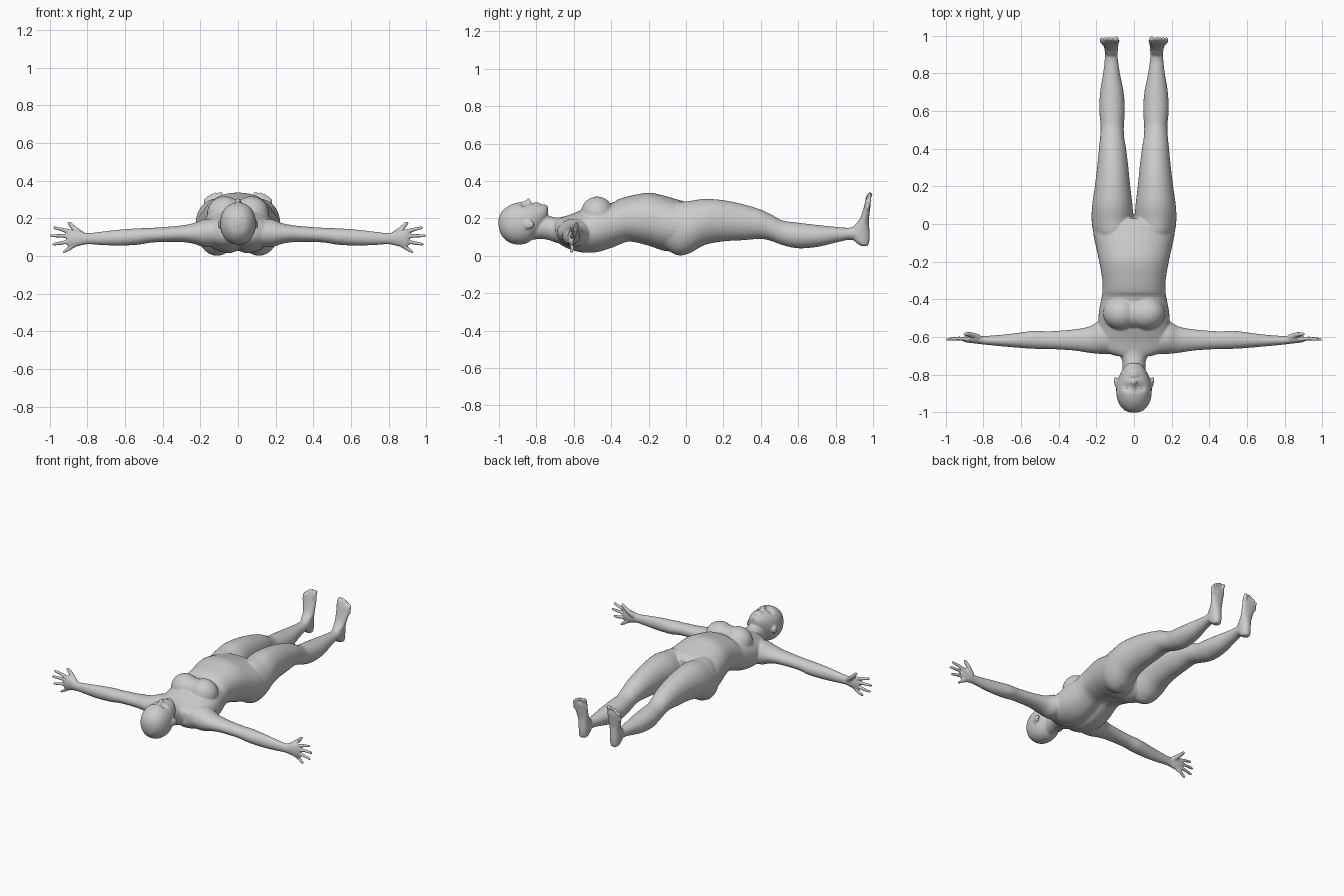
import bpy, bmesh, math
from mathutils import Vector, Matrix

bm = bmesh.new()


def skin(rings, both=False):
    """Close a stack of point rings into a solid, optionally mirrored in x."""
    made = []
    for s in ((1, -1) if both else (1,)):
        vs = [[bm.verts.new((p[0] * s, p[1], p[2])) for p in r] for r in rings]
        n = len(vs[0])
        for a, b in zip(vs, vs[1:]):
            for i in range(n):
                bm.faces.new((a[i], a[(i + 1) % n], b[(i + 1) % n], b[i]))
        bm.faces.new(vs[0][::-1])
        bm.faces.new(vs[-1])
        made += [v for r in vs for v in r]
    return made


def smooth_rows(rows, steps):
    """Catmull-Rom interpolation through rows of numbers."""
    out = []
    for i in range(len(rows) - 1):
        p = [rows[max(0, min(len(rows) - 1, i + k))] for k in (-1, 0, 1, 2)]
        for s in range(steps):
            t = s / steps
            out.append([b + .5 * t * (c - a + t * (2*a - 5*b + 4*c - d + t * (3*(b - c) + d - a)))
                        for a, b, c, d in zip(*p)])
    out.append(list(rows[-1]))
    return out


def loft(axis, rows, both=False, power=2.0, n=40, steps=5):
    """Rows: position on axis, then low/high of the other two coordinates."""
    rings = []
    for t, a0, a1, b0, b1 in smooth_rows(rows, steps):
        ring = []
        for i in range(n):
            ang = math.tau * i / n
            c, s = math.cos(ang), math.sin(ang)
            c = math.copysign(abs(c) ** (2 / power), c)
            s = math.copysign(abs(s) ** (2 / power), s)
            p = [(a0 + a1) / 2 + (a1 - a0) / 2 * c, (b0 + b1) / 2 + (b1 - b0) / 2 * s]
            p.insert(axis, t)
            ring.append(p)
        rings.append(ring)
    return skin(rings, both)


def wide(rows):
    """Symmetric rows: y, half width, z low, z high."""
    return [(y, -w, w, a, b) for y, w, a, b in rows]


def ball(center, radii, both=False, turn=0):
    for s in ((1, -1) if both else (1,)):
        m = (Matrix.Translation((center[0] * s, center[1], center[2]))
             @ Matrix.Rotation(turn * s, 4, 'Z') @ Matrix.Diagonal((*radii, 1)))
        bmesh.ops.create_uvsphere(bm, u_segments=24, v_segments=16, radius=1, matrix=m)


def digit(points, r0, r1):
    """Finger or toe: tapered tube with a rounded tip, on both sides."""
    rows = smooth_rows(points, 4)
    pts = [Vector(p) for p in rows]
    last = (pts[-1] - pts[-2]).normalized()
    rad = [r0 + (r1 - r0) * i / (len(pts) - 1) for i in range(len(pts))]
    for k, f in ((.6, .8), (.95, .3)):
        pts.append(Vector(rows[-1]) + last * r1 * k)
        rad.append(r1 * f)
    rings = []
    for i, p in enumerate(pts):
        d = (pts[min(i + 1, len(pts) - 1)] - pts[max(i - 1, 0)]).normalized()
        u = d.cross(Vector((0, 1, .3))).normalized()
        w = d.cross(u)
        rings.append([p + rad[i] * (u * math.cos(a) + w * math.sin(a))
                      for a in (math.tau * k / 12 for k in range(12))])
    skin(rings, True)


# torso, with a groove down the spine
torso = loft(1, wide([
    (-.70, .10, .08, .195), (-.67, .165, .055, .205), (-.62, .19, .03, .22),
    (-.55, .19, .012, .248), (-.47, .187, .015, .272), (-.39, .172, .04, .285),
    (-.36, .168, .052, .303), (-.30, .168, .07, .32), (-.20, .185, .048, .337),
    (-.12, .202, .022, .322), (-.05, .216, .02, .302), (0, .21, .04, .287),
    (.03, .12, .09, .26)]), power=2.2)
for v in torso:
    if v.co.z < .15:
        v.co.z += .018 * math.exp(-(v.co.x / .03) ** 2)

# chest
ball((.07, -.475, .225), (.095, .088, .092), True, .1)
ball((0, -.475, .225), (.09, .08, .08))

# neck and head, with eye sockets pressed in
loft(1, wide([(-.86, .055, .08, .2), (-.78, .06, .09, .215), (-.73, .062, .083, .212),
              (-.695, .08, .07, .205), (-.64, .12, .06, .21)]))
head = loft(1, wide([
    (-1.002, .015, .16, .195), (-.988, .052, .112, .232), (-.95, .082, .074, .266),
    (-.90, .094, .06, .285), (-.85, .092, .068, .284), (-.81, .08, .1, .28),
    (-.775, .062, .145, .276), (-.75, .042, .185, .268), (-.738, .02, .21, .255)]), power=2.15)
for v in head:
    if v.co.z > .2:
        d = ((abs(v.co.x) - .036) / .022) ** 2 + ((v.co.y + .868) / .018) ** 2
        v.co.z -= .016 * math.exp(-d)

# nose, lips, chin, ears
loft(1, wide([(-.89, .008, .265, .286), (-.865, .009, .265, .294), (-.845, .014, .265, .307),
              (-.835, .018, .265, .303), (-.828, .012, .265, .285)]), n=16)
ball((0, -.806, .277), (.026, .009, .011))
ball((0, -.79, .275), (.023, .009, .011))
ball((0, -.758, .258), (.026, .02, .018))
ball((.094, -.845, .168), (.011, .036, .025), True, -.25)

# arms
loft(0, [
    (.10, -.69, -.51, .05, .20), (.18, -.69, -.515, .048, .195), (.24, -.684, -.545, .066, .173),
    (.32, -.672, -.56, .075, .16), (.45, -.664, -.57, .072, .15), (.53, -.663, -.567, .06, .147),
    (.63, -.656, -.58, .055, .14), (.72, -.648, -.59, .058, .13), (.80, -.64, -.595, .062, .122),
    (.85, -.634, -.594, .052, .134), (.895, -.628, -.597, .048, .136),
    (.91, -.62, -.602, .06, .125)], True)

# fingers and thumb
for z0, x1, z1 in ((.128, .975, .15), (.105, .991, .108), (.08, .98, .062), (.06, .925, .022)):
    x0 = .88 if z0 > .07 else .865
    digit([(x0, -.613, z0), ((x0 + x1) / 2, -.608, (z0 + z1) / 2), (x1, -.613, z1)], .0125, .0085)
digit([(.825, -.605, .11), (.865, -.588, .143), (.897, -.585, .175)], .018, .010)

# legs
loft(1, [
    (-.14, .03, .17, .06, .25), (-.05, .004, .214, .004, .285), (.02, .003, .225, .014, .293),
    (.10, .008, .222, .058, .304), (.20, .02, .208, .077, .297), (.30, .03, .196, .083, .277),
    (.40, .042, .186, .09, .247), (.46, .052, .18, .078, .218), (.52, .054, .177, .056, .188),
    (.60, .049, .184, .04, .177), (.70, .055, .18, .047, .165), (.80, .075, .164, .07, .155),
    (.87, .085, .156, .085, .15), (.93, .088, .154, .08, .16)], True)

# feet, standing upright with the soles facing back
loft(2, [
    (.052, .105, .135, .94, .968), (.062, .093, .147, .92, .977), (.10, .086, .154, .885, .982),
    (.15, .085, .157, .89, .98), (.19, .083, .162, .925, .978), (.24, .08, .174, .945, .983),
    (.285, .077, .182, .957, .988), (.302, .085, .175, .962, .986)], True, power=2.3)

# toes
for x, z, r in ((.094, .328, .015), (.119, .33, .0105), (.138, .323, .0105),
                (.156, .312, .0105), (.173, .298, .010)):
    digit([(x, .972, z - .05), (x, .974, z - .02), (x, .984, z)], r, r * .9)

# fuse the parts into one smooth body
mesh = bpy.data.meshes.new("body")
bm.to_mesh(mesh)
bm.free()
body = bpy.data.objects.new("body", mesh)
bpy.context.collection.objects.link(body)
fuse = body.modifiers.new("fuse", 'REMESH')
fuse.mode = 'VOXEL'
fuse.voxel_size = .006
fuse.use_smooth_shade = True
soften = body.modifiers.new("soften", 'SMOOTH')
soften.factor = .5
soften.iterations = 4

# eyes
for side, s in (("left", 1), ("right", -1)):
    bpy.ops.mesh.primitive_uv_sphere_add(segments=20, ring_count=12, radius=.013,
                                         location=(.036 * s, -.868, .254))
    bpy.context.object.name = "eye_" + side
    bpy.ops.object.shade_smooth()
